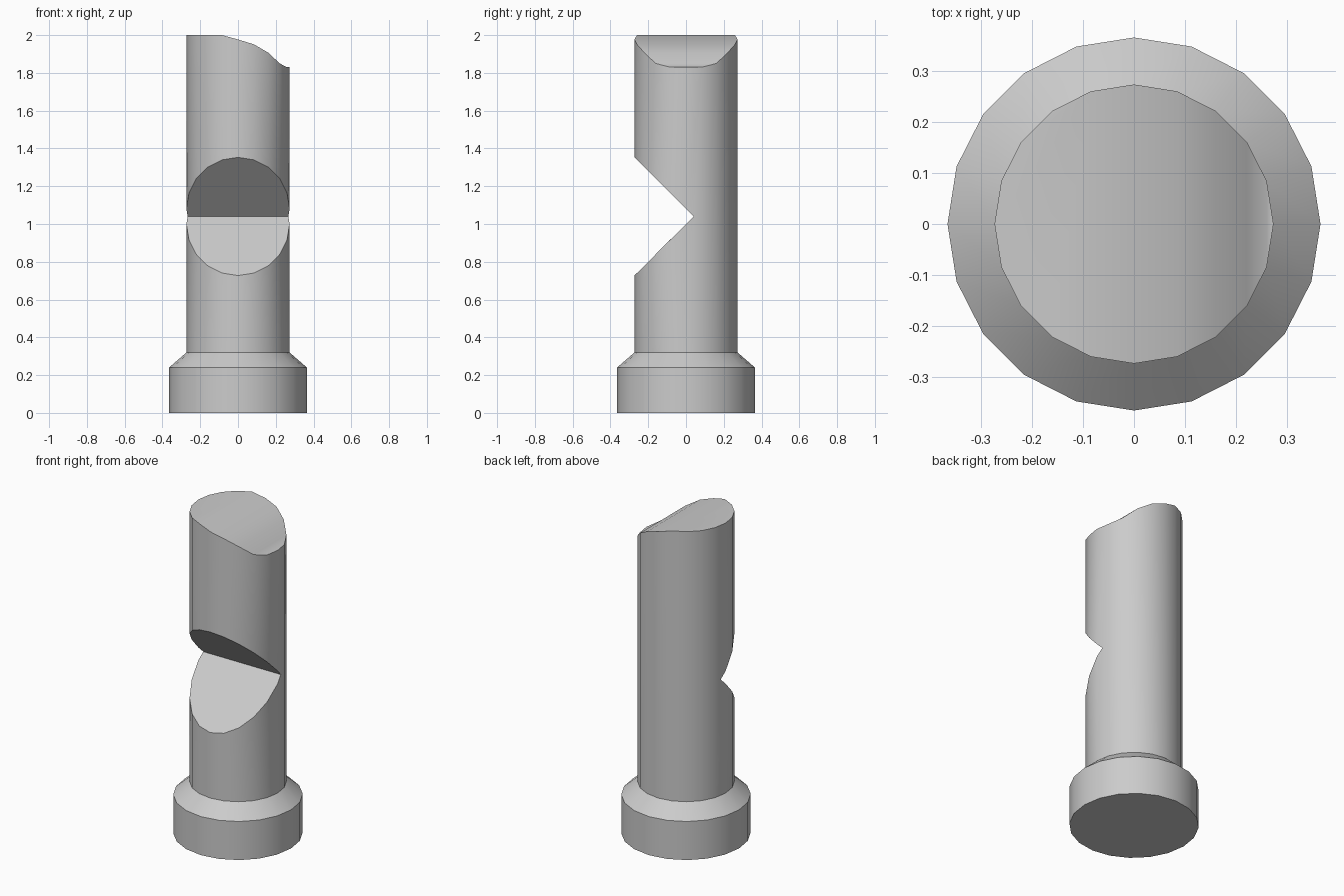
import bpy, bmesh, math

if "Cube" in bpy.data.objects:
    bpy.data.objects.remove(bpy.data.objects["Cube"])

N = 20
R = 0.273


def new_object(name, bm):
    bmesh.ops.recalc_face_normals(bm, faces=bm.faces)
    mesh = bpy.data.meshes.new(name)
    bm.to_mesh(mesh)
    bm.free()
    obj = bpy.data.objects.new(name, mesh)
    bpy.context.collection.objects.link(obj)
    return obj


# Post: stepped round foot, chamfer and shaft
bm = bmesh.new()
# height of the worn rim, stepping round from +x to the untouched half
worn = [1.83, 1.83, 1.85, 1.907, 1.951, 1.977]


def rim_height(i):
    k = min(i, N - i)
    return worn[k] if k < len(worn) else 2.0


rings = []
for r, z in [(0.365, 0), (0.365, 0.24), (R, 0.32), (R, None)]:
    ring = []
    for i in range(N):
        a = math.tau * i / N
        h = rim_height(i) if z is None else z
        ring.append(bm.verts.new((r * math.cos(a), r * math.sin(a), h)))
    rings.append(ring)
for lo, hi in zip(rings, rings[1:]):
    for i in range(N):
        j = (i + 1) % N
        bm.faces.new((lo[i], lo[j], hi[j], hi[i]))
bm.faces.new(rings[0][::-1])

# Worn top: flat half, then strips sloping down toward +x
top = rings[-1]
bm.faces.new(top[6:15])
for k in range(1, 6):
    bm.faces.new((top[k], top[k + 1], top[N - k - 1], top[N - k]))
bm.faces.new((top[0], top[1], top[N - 1]))
post = new_object("notched_post", bm)

# V-shaped notch cut into the front
bm = bmesh.new()
profile = [(0.04, 1.04), (-0.46, 0.54), (-0.46, 1.54)]
ends = [[bm.verts.new((x, y, z)) for y, z in profile] for x in (-0.5, 0.5)]
bm.faces.new(ends[0])
bm.faces.new(ends[1][::-1])
for i in range(3):
    j = (i + 1) % 3
    bm.faces.new((ends[0][i], ends[0][j], ends[1][j], ends[1][i]))
cutter = new_object("notch_cutter", bm)
cutter.hide_render = True

mod = post.modifiers.new("notch", 'BOOLEAN')
mod.operation = 'DIFFERENCE'
mod.solver = 'EXACT'
mod.object = cutter
bpy.context.view_layer.objects.active = post
post.select_set(True)
cutter.select_set(False)
bpy.ops.object.modifier_apply(modifier=mod.name)
bpy.data.objects.remove(cutter, do_unlink=True)

# Soft shaft, crisp cuts
bpy.ops.object.shade_smooth_by_angle(angle=math.radians(30))
